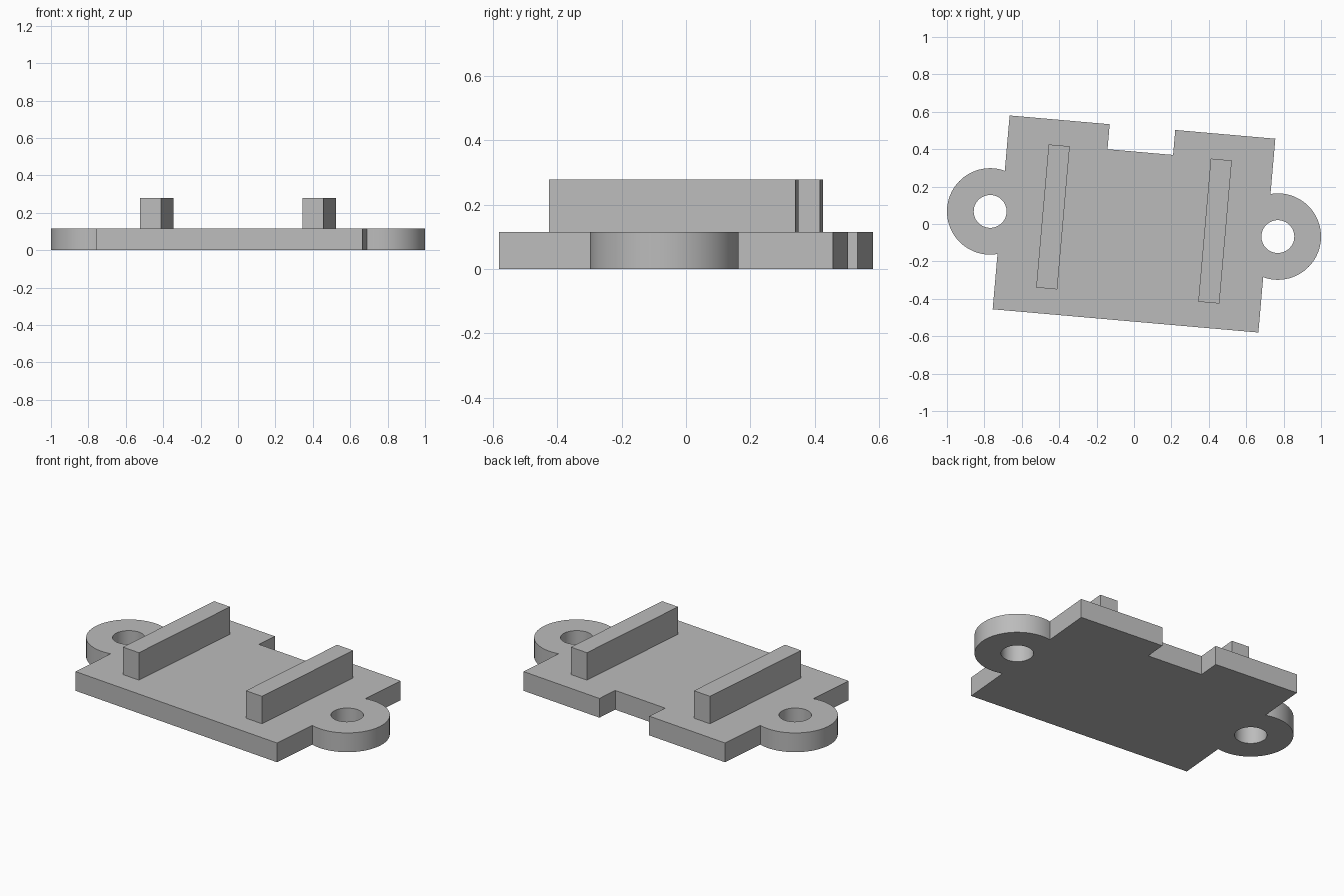
import bpy, bmesh
from math import radians, acos, cos, sin, pi

if "Cube" in bpy.data.objects:
    bpy.data.objects.remove(bpy.data.objects["Cube"], do_unlink=True)

TURN = radians(-5)            # whole bracket is turned about z
HW, HD, T = 0.713, 0.52, 0.115  # plate half width, half depth, thickness
EAR_X, EAR_R, HOLE_R = 0.772, 0.231, 0.088
NOTCH_W, NOTCH_Y = 0.176, 0.386
RIB_X, RIB_W, RIB_D, RIB_TOP = 0.435, 0.113, 0.768, 0.279

grey = bpy.data.materials.new("light_grey")
grey.use_nodes = True
colour = (0.5, 0.5, 0.5, 1)
grey.diffuse_color = colour
grey.node_tree.nodes["Principled BSDF"].inputs["Base Color"].default_value = colour


def arc(cx, r, start, end, n):
    """Points on an arc centred on the x axis."""
    steps = [start + (end - start) * i / n for i in range(n + 1)]
    return [(cx + r * cos(a), r * sin(a)) for a in steps]


def extruded(name, loops, z0, z1):
    """Solid from closed outlines; inner loops become holes."""
    curve = bpy.data.curves.new(name, "CURVE")
    curve.dimensions = "2D"
    curve.fill_mode = "BOTH"
    curve.extrude = (z1 - z0) / 2
    for loop in loops:
        spline = curve.splines.new("POLY")
        spline.points.add(len(loop) - 1)
        for p, (x, y) in zip(spline.points, loop):
            p.co = (x, y, 0, 1)
        spline.use_cyclic_u = True
    obj = bpy.data.objects.new(name, curve)
    bpy.context.collection.objects.link(obj)
    bpy.ops.object.select_all(action="DESELECT")
    obj.select_set(True)
    bpy.context.view_layer.objects.active = obj
    bpy.ops.object.convert(target="MESH")
    obj = bpy.context.object
    bm = bmesh.new()
    bm.from_mesh(obj.data)
    bmesh.ops.remove_doubles(bm, verts=bm.verts, dist=0.0001)
    bmesh.ops.recalc_face_normals(bm, faces=bm.faces)
    bm.to_mesh(obj.data)
    bm.free()
    obj.data.materials.clear()
    obj.data.materials.append(grey)
    bpy.ops.object.shade_smooth_by_angle(angle=radians(30))
    obj.location.z = (z0 + z1) / 2
    obj.rotation_euler.z = TURN
    return obj


# Base plate: round ears on both sides, notch in the back edge, screw holes
sweep = acos((HW - EAR_X) / EAR_R)
outline = [(-HW, -HD), (HW, -HD)]
outline += arc(EAR_X, EAR_R, -sweep, sweep, 48)
outline += [(HW, HD), (NOTCH_W, HD), (NOTCH_W, NOTCH_Y),
            (-NOTCH_W, NOTCH_Y), (-NOTCH_W, HD), (-HW, HD)]
outline += arc(-EAR_X, EAR_R, pi - sweep, pi + sweep, 48)
holes = [arc(s * EAR_X, HOLE_R, 0, 2 * pi, 40)[:-1] for s in (-1, 1)]
extruded("base_plate", [outline] + holes, 0, T)

# Two upright ribs
for side, s in (("left", 1), ("right", -1)):
    x0, x1 = s * RIB_X - RIB_W / 2, s * RIB_X + RIB_W / 2
    y = RIB_D / 2
    extruded(side + "_rib", [[(x0, -y), (x1, -y), (x1, y), (x0, y)]], T, RIB_TOP)
